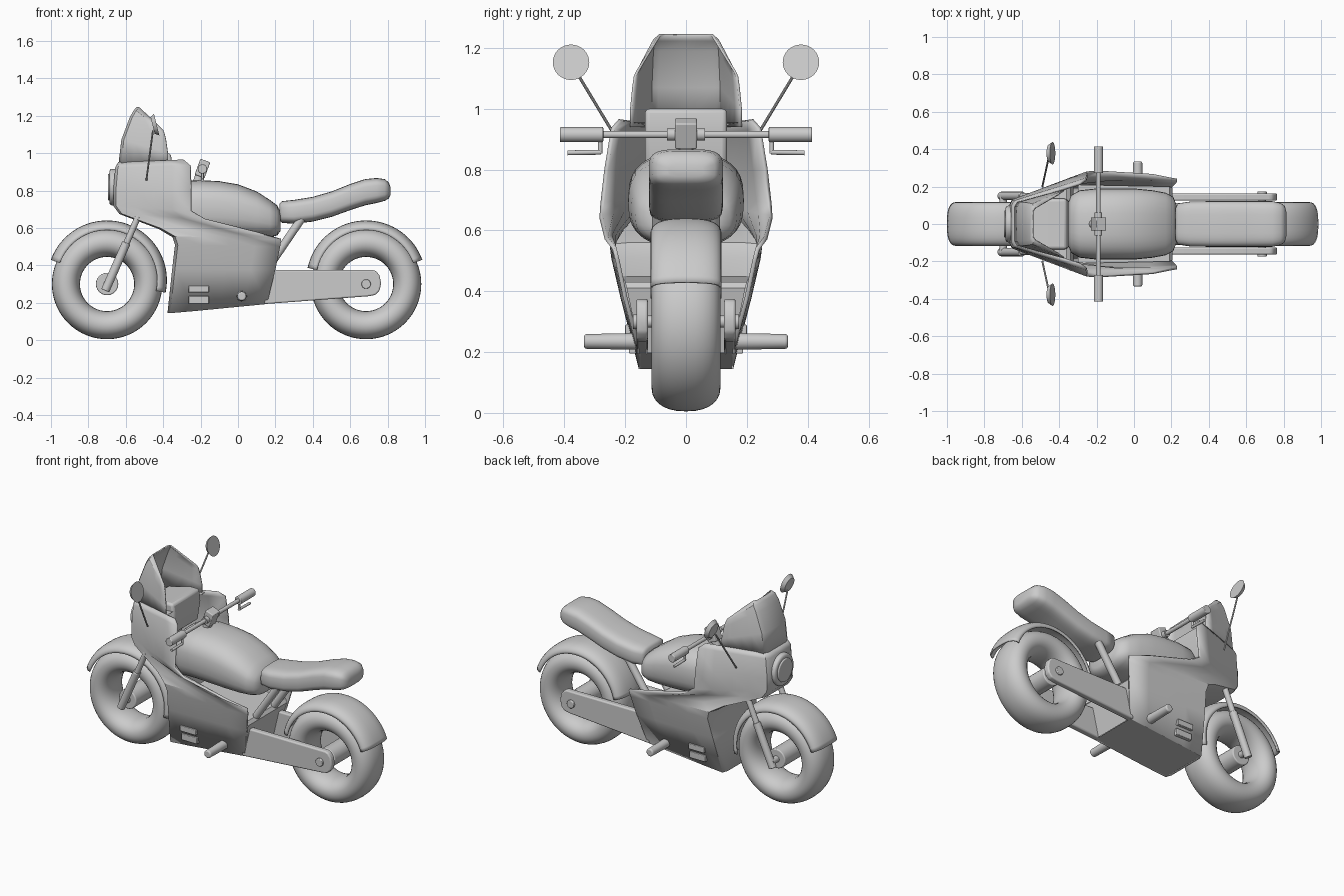
import bpy, bmesh, math
from mathutils import Vector

if "Cube" in bpy.data.objects:
    bpy.data.objects.remove(bpy.data.objects["Cube"])

grey = bpy.data.materials.new("warm_grey")
grey.diffuse_color = (0.6, 0.6, 0.6, 1)
grey.use_nodes = True
grey.node_tree.nodes["Principled BSDF"].inputs["Base Color"].default_value = grey.diffuse_color


def finish(name, bm, thick=0, bevel=0, angle=35):
    """Turn a bmesh into a shaded object, optionally thickened or bevelled."""
    bmesh.ops.remove_doubles(bm, verts=bm.verts, dist=1e-5)
    bmesh.ops.recalc_face_normals(bm, faces=bm.faces)
    me = bpy.data.meshes.new(name)
    bm.to_mesh(me)
    bm.free()
    ob = bpy.data.objects.new(name, me)
    bpy.context.collection.objects.link(ob)
    me.materials.append(grey)
    if thick:
        m = ob.modifiers.new("Shell", 'SOLIDIFY')
        m.thickness, m.offset = thick, 0
    if bevel:
        m = ob.modifiers.new("Bevel", 'BEVEL')
        m.width, m.segments, m.limit_method = bevel, 3, 'ANGLE'
    bpy.ops.object.select_all(action='DESELECT')
    ob.select_set(True)
    bpy.context.view_layer.objects.active = ob
    bpy.ops.object.shade_smooth_by_angle(angle=math.radians(angle))
    return ob


def grid(name, rows, wrap_u=False, wrap_v=False, caps=False, **kw):
    """Skin a list of equally long point rows."""
    bm = bmesh.new()
    vs = [[bm.verts.new(p) for p in r] for r in rows]
    n, m = len(vs), len(vs[0])
    for i in range(n if wrap_v else n - 1):
        for j in range(m if wrap_u else m - 1):
            a, b = vs[i], vs[(i + 1) % n]
            k = (j + 1) % m
            bm.faces.new((a[j], a[k], b[k], b[j]))
    if caps:
        bm.faces.new(vs[0])
        bm.faces.new(vs[-1])
    return finish(name, bm, **kw)


def rod(name, a, b, r, r2=None, bevel=0, seg=24):
    """Cylinder or cone between two points."""
    a, b = Vector(a), Vector(b)
    bm = bmesh.new()
    bmesh.ops.create_cone(bm, cap_ends=True, segments=seg, radius1=r,
                          radius2=r if r2 is None else r2, depth=(b - a).length)
    q = Vector((0, 0, 1)).rotation_difference(b - a)
    for v in bm.verts:
        v.co = q @ v.co + (a + b) / 2
    return finish(name, bm, bevel=bevel)


def prism(name, profile, y0, y1, bevel=0.005):
    """Extrude an x-z outline across y."""
    rows = [[(x, y, z) for x, z in profile] for y in (y0, y1)]
    return grid(name, rows, wrap_u=True, caps=True, bevel=bevel)


def rect(x0, x1, z0, z1):
    return [(x0, z0), (x1, z0), (x1, z1), (x0, z1)]


def spow(v, e):
    return math.copysign(abs(v) ** e, v)


def blob(name, sections, e, seg=32):
    """Rounded-box loft along x; section = x, centre z, half height, half width."""
    rows = []
    for x, zc, hz, hy in sections:
        ring = []
        for k in range(seg):
            t = 2 * math.pi * k / seg
            ring.append((x, hy * spow(math.cos(t), e), zc + hz * spow(math.sin(t), e)))
        rows.append(ring)
    return grid(name, rows, wrap_u=True, caps=True, angle=60)


def u_row(zf, zr, xf, xr, wf, wr):
    """U-shaped plan row, open to the rear."""
    half = [(xf, 0, zf), (xf, wf * .8, zf), (xf + .012, wf, zf)]
    for k in (1, 2, 3, 4):
        t = k / 4
        half.append((xf + .012 + (xr - xf - .012) * t, wf + (wr - wf) * t, zf + (zr - zf) * t))
    return [(x, -y, z) for x, y, z in half[:0:-1]] + half


def revolve(name, cx, cz, section, a0, a1, n, **kw):
    """Sweep (y, radius) points round a wheel axis."""
    rows = []
    for i in range(n):
        a = math.radians(a0 + (a1 - a0) * i / (n if kw.get("wrap_v") else n - 1))
        rows.append([(cx + r * math.cos(a), y, cz + r * math.sin(a)) for y, r in section])
    return grid(name, rows, **kw)


# Wheels and mudguards
tyre = []
for k in range(28):
    t = 2 * math.pi * k / 28
    tyre.append((.113 * spow(math.sin(t), .85), .22 + .075 * spow(math.cos(t), .95)))
arch = [(.113 * spow(math.cos(math.pi * k / 16), .75),
         .268 + .048 * math.sin(math.pi * k / 16) ** .8) for k in range(17)]
for end, cx, a0, a1 in (("front", -.70, -12, 160), ("rear", .685, 20, 168)):
    revolve(end + "_tyre", cx, .30, tyre, 0, 360, 64, wrap_u=True, wrap_v=True, angle=60)
    revolve(end + "_mudguard", cx, .32, arch, a0, a1, 36, thick=.008, angle=50)
    rod(end + "_hub", (cx, -.1, .30), (cx, .1, .30), .06, bevel=.006)
    rod(end + "_axle", (cx, -.155, .30), (cx, .155, .30), .02)

# Fairing shell
fairing = [(.145, .195, -.37, .155, .15, .15), (.38, .38, -.345, .20, .21, .20),
           (.51, .50, -.33, .225, .24, .225), (.555, .54, -.345, .23, .245, .235),
           (.60, .575, -.42, .10, .21, .262), (.68, .645, -.63, -.18, .135, .28),
           (.72, .69, -.66, -.25, .125, .275), (.80, .80, -.66, -.25, .12, .262),
           (.92, .935, -.65, -.255, .12, .24), (.948, .963, -.635, -.29, .11, .215)]
grid("fairing", [u_row(*r) for r in fairing], thick=.014, angle=32)
grid("fairing_floor", [u_row(*fairing[0]), u_row(.145, .195, -.37, .155, 0, 0)])
grid("fairing_top", [u_row(.946, .955, -.635, -.36, .11, .187),
                     u_row(.946, .955, -.635, -.36, 0, 0)])
back = [(.155, .15, .197), (.205, .195, .41), (.19, .2, .43), (-.3, .21, .45)]
grid("fairing_back", [[(x, -y, z), (x, y, z)] for x, y, z in back])

# Windscreen and instrument panel
screen = [(.94, .94, -.635, -.375, .115, .18), (1.07, 1.0, -.62, -.375, .115, .18),
          (1.19, 1.07, -.575, -.385, .11, .173), (1.225, 1.105, -.555, -.393, .105, .168),
          (1.243, 1.123, -.54, -.40, .085, .16)]
grid("windscreen", [u_row(*r) for r in screen], thick=.008, angle=32)
prism("instrument_panel", [(-.58, .80), (-.37, .80), (-.35, .93), (-.36, 1.0), (-.42, 1.0),
                           (-.58, .96)], -.135, .135, .015)

# Headlight
rod("headlight_housing", (-.687, 0, .818), (-.63, 0, .818), .098, bevel=.014, seg=40)
rod("headlight_lens", (-.695, 0, .818), (-.66, 0, .818), .072, bevel=.006, seg=40)

# Tank and seat
blob("fuel_tank", [(-.35, .70, .09, .12), (-.335, .70, .125, .155), (-.29, .70, .15, .18),
                   (-.2, .705, .15, .19), (-.1, .70, .15, .19), (0, .69, .143, .19),
                   (.1, .67, .125, .18), (.17, .65, .10, .167), (.21, .64, .08, .145),
                   (.228, .635, .05, .10)], .75)
blob("seat", [(.222, .685, .045, .085), (.235, .685, .058, .11), (.3, .686, .064, .12),
              (.4, .70, .066, .122), (.5, .727, .068, .122), (.6, .765, .07, .122),
              (.68, .791, .07, .122), (.74, .80, .067, .122), (.785, .803, .058, .112),
              (.807, .80, .042, .095), (.816, .797, .02, .06)], .55)

# Handlebar
rod("handlebar", (-.19, -.3, .915), (-.19, .3, .915), .012)
c, s_ = math.cos(.35), math.sin(.35)
block = [(-.19 + x * c + z * s_, .918 - x * s_ + z * c)
         for x, z in ((-.028, -.045), (.028, -.045), (.028, .045), (-.028, .045))]
prism("handlebar_clamp", block, -.036, .036)
rod("steering_stem", (-.24, 0, .78), (-.20, 0, .89), .025)

# Paired parts on both sides
arm = [(.14, .193), (.70, .235), (.735, .242), (.757, .265), (.765, .305), (.757, .345),
       (.74, .368), (.72, .375), (.14, .375)]
for side, s in (("right", -1), ("left", 1)):
    rod(side + "_grip", (-.19, s * .272, .915), (-.19, s * .415, .915), .025, bevel=.004)
    rod(side + "_bar_collar", (-.19, s * .035, .915), (-.19, s * .062, .915), .02)
    rod(side + "_lever_mount", (-.19, s * .282, .915), (-.19, s * .282, .852), .007)
    rod(side + "_lever", (-.19, s * .28, .857), (-.19, s * .39, .855), .008)

    # Mirror with thin stalk
    rod(side + "_mirror_stalk", (-.49, s * .2, .855), (-.455, s * .36, 1.12), .005, seg=10)
    tilt = Vector((1, 0, .25)).normalized() * .011
    mid = Vector((-.446, s * .378, 1.15))
    rod(side + "_mirror", mid - tilt, mid + tilt, .045, .06, seg=32)

    # Fork leg
    rod(side + "_fork_sleeve", (-.71, s * .15, .265), (-.597, s * .15, .52), .023, bevel=.004)
    rod(side + "_fork_tube", (-.60, s * .15, .51), (-.50, s * .15, .74), .017)

    # Swingarm with axle bolt
    prism(side + "_swingarm", arm, s * .125, s * .163, .008)
    rod(side + "_axle_bolt", (.685, s * .15, .30), (.685, s * .175, .30), .025, bevel=.004)

    # Seat strut
    rod(side + "_seat_strut", (.19, s * .09, .43), (.34, s * .09, .65), .022)

    # Foot peg
    rod(side + "_foot_peg", (.02, s * .14, .235), (.02, s * .335, .235), .028, .024, bevel=.008)

    # Engine vents
    for n, (z0, z1) in enumerate(((.195, .235), (.255, .29))):
        prism(f"{side}_vent_{n + 1}", rect(-.265, -.155, z0, z1), s * .14, s * (.188 + n * .012), .004)
